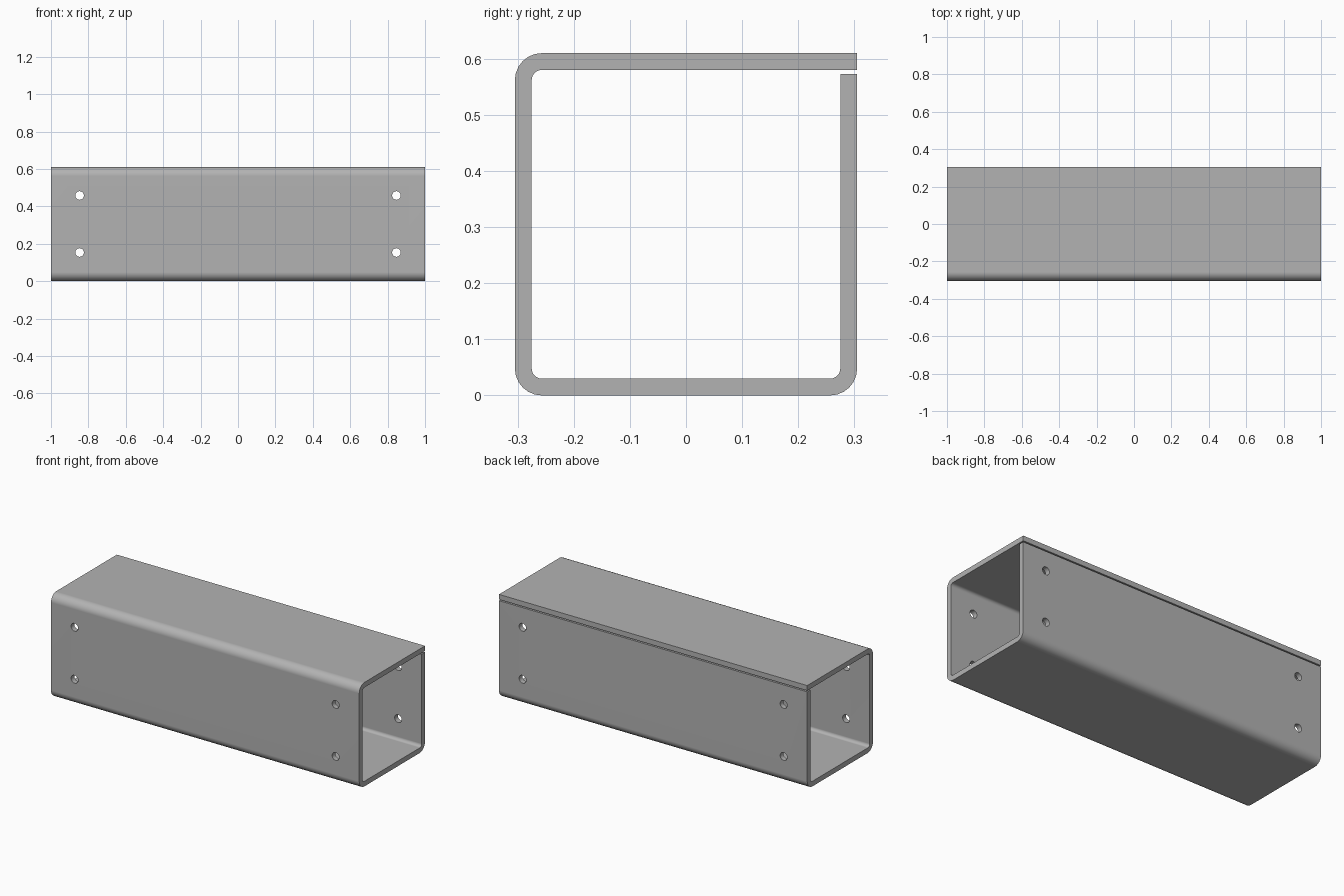
import bpy, bmesh
from math import sin, cos, pi, radians
from mathutils import Matrix, Vector

cube = bpy.data.objects.get("Cube")
if cube:
    bpy.data.objects.remove(cube, do_unlink=True)

LENGTH, SIDE, WALL = 2.0, 0.61, 0.03
INNER_R, GAP_TOP, BEND_STEPS = 0.018, 0.573, 6
HOLE_X, HOLE_Z, HOLE_R = 0.847, (0.153, 0.458), 0.023
HALF = SIDE / 2

steel = bpy.data.materials.new("steel grey")
steel.use_nodes = True
colour = (0.45, 0.45, 0.45, 1)
steel.diffuse_color = colour
steel.node_tree.nodes["Principled BSDF"].inputs["Base Color"].default_value = colour


def new_object(name, bm):
    mesh = bpy.data.meshes.new(name)
    bmesh.ops.recalc_face_normals(bm, faces=bm.faces)
    bm.to_mesh(mesh)
    bm.free()
    obj = bpy.data.objects.new(name, mesh)
    bpy.context.collection.objects.link(obj)
    return obj


def bent_line(inset, radius):
    """Sheet outline in (y, z) from the top flange round three bends to the back flange."""
    c = HALF - inset - radius
    pts = [(HALF, SIDE - inset)]
    for sy, sz, start in ((-1, 1, pi / 2), (-1, -1, pi), (1, -1, 3 * pi / 2)):
        for i in range(BEND_STEPS + 1):
            a = start + i / BEND_STEPS * pi / 2
            pts.append((sy * c + radius * cos(a), HALF + sz * c + radius * sin(a)))
    return pts + [(HALF - inset, GAP_TOP)]


# Folded sheet, extruded along its length
bm = bmesh.new()
outline = bent_line(0, INNER_R + WALL) + bent_line(WALL, INNER_R)[::-1]
end = bm.faces.new([bm.verts.new((-LENGTH / 2, y, z)) for y, z in outline])
extruded = bmesh.ops.extrude_face_region(bm, geom=[end], use_keep_orig=True)
moved = [v for v in extruded["geom"] if isinstance(v, bmesh.types.BMVert)]
bmesh.ops.translate(bm, verts=moved, vec=Vector((LENGTH, 0, 0)))
channel = new_object("folded_box_channel", bm)
channel.data.materials.append(steel)

# Bolt holes through the front and back walls
bm = bmesh.new()
for x in (-HOLE_X, HOLE_X):
    for z in HOLE_Z:
        bmesh.ops.create_cone(
            bm, cap_ends=True, segments=24, radius1=HOLE_R, radius2=HOLE_R, depth=1,
            matrix=Matrix.Translation((x, 0, z)) @ Matrix.Rotation(pi / 2, 4, "X"))
cutter = new_object("hole_cutter", bm)
cutter.data.materials.append(steel)
cutter.hide_render = True

bpy.ops.object.select_all(action="DESELECT")
channel.select_set(True)
bpy.context.view_layer.objects.active = channel
cut = channel.modifiers.new("bolt holes", "BOOLEAN")
cut.operation = "DIFFERENCE"
cut.solver = "EXACT"
cut.object = cutter
bpy.ops.object.modifier_apply(modifier=cut.name)
bpy.data.objects.remove(cutter, do_unlink=True)

# Smooth bends and holes, crisp sheet edges
bpy.ops.object.shade_smooth_by_angle(angle=radians(30))
normals = channel.modifiers.new("flat walls", "WEIGHTED_NORMAL")
normals.keep_sharp = True
